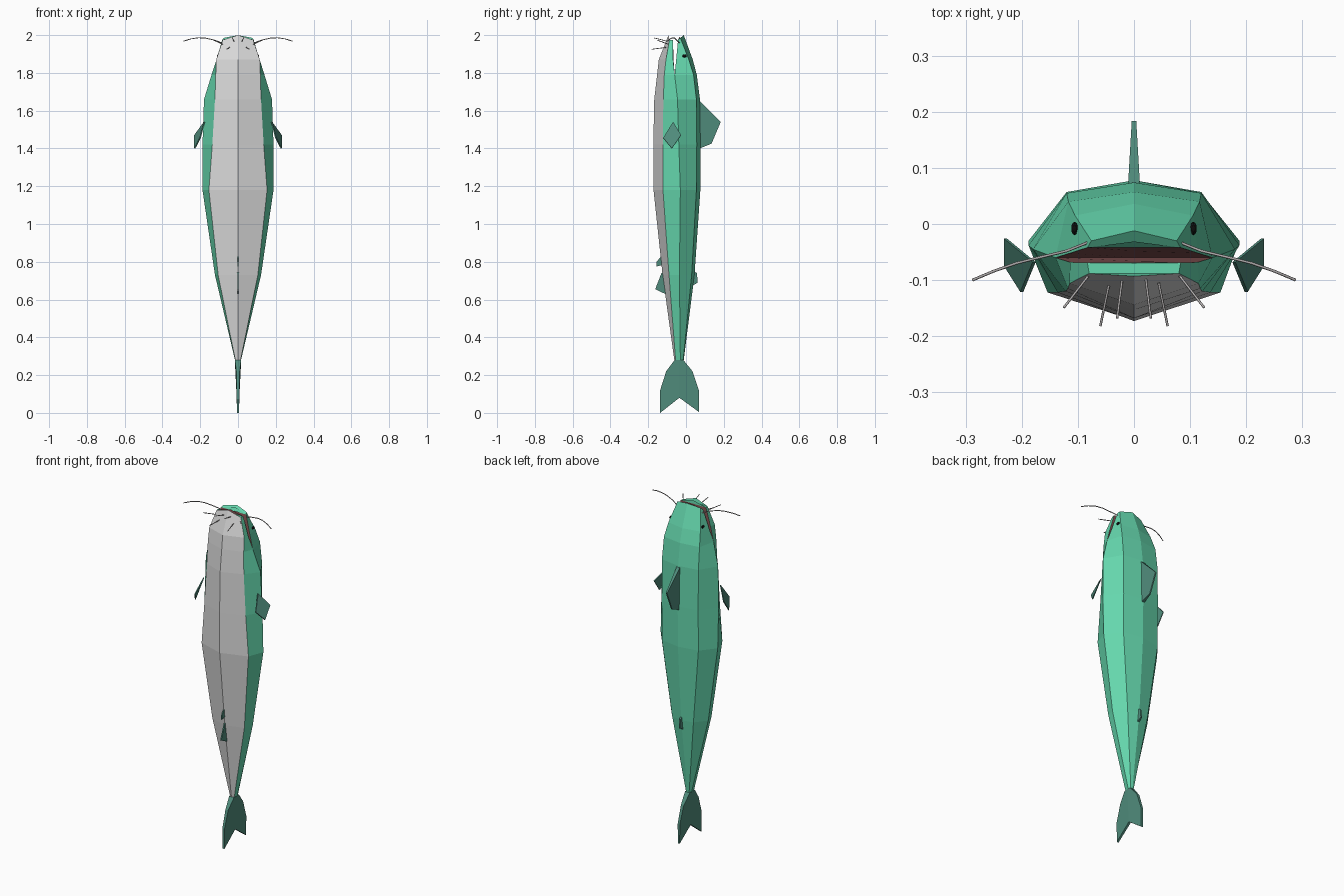
import bpy, bmesh
from mathutils import Vector

old = bpy.data.objects.get("Cube")
if old:
    bpy.data.objects.remove(old, do_unlink=True)


def material(name, rgb):
    m = bpy.data.materials.new(name)
    m.use_nodes = True
    m.diffuse_color = (*rgb, 1)
    bsdf = m.node_tree.nodes["Principled BSDF"]
    bsdf.inputs["Base Color"].default_value = (*rgb, 1)
    bsdf.inputs["Roughness"].default_value = 0.8
    return m


GREEN = material("sea green skin", (0.13, 0.68, 0.42))
BELLY = material("pale grey belly", (0.70, 0.70, 0.70))
FIN = material("dark green fin", (0.08, 0.26, 0.20))
MOUTH = material("dull red mouth", (0.24, 0.09, 0.09))
WHISKER = material("grey whisker", (0.45, 0.43, 0.43))
BLACK = material("black eye", (0.004, 0.004, 0.004))


def finish(name, bm, mats):
    bmesh.ops.recalc_face_normals(bm, faces=bm.faces[:])
    me = bpy.data.meshes.new(name)
    bm.to_mesh(me)
    bm.free()
    for m in mats:
        me.materials.append(m)
    ob = bpy.data.objects.new(name, me)
    bpy.context.collection.objects.link(ob)
    return ob


def loft(name, rings, mats, seg_mats, cap_first=False, cap_last=False):
    """Skin half cross-sections (centre to centre), mirrored across x = 0."""
    bm = bmesh.new()
    loops = []
    for half in rings:
        full = half + [(-x, y, z) for x, y, z in half[-2:0:-1]]
        loops.append([bm.verts.new(p) for p in full])
    n = len(loops[0])
    segs = seg_mats + seg_mats[::-1]
    for a, b in zip(loops, loops[1:]):
        for i in range(n):
            j = (i + 1) % n
            f = bm.faces.new((a[i], a[j], b[j], b[i]))
            f.material_index = segs[i]
    if cap_first:
        bm.faces.new(loops[0])
    if cap_last:
        # cap in mirrored strips so the lip keeps its shape
        a, h = loops[-1], n // 2
        for i in range(h):
            quad = [a[i], a[i + 1], a[(n - i - 1) % n], a[(n - i) % n]]
            bm.faces.new(list(dict.fromkeys(quad)))
    return finish(name, bm, mats)


# Trunk: z, back centre y, back edge xy, flank xy, belly edge xy, belly centre y
trunk = [
    (0.28, -0.012, (0.010, -0.015), (0.016, -0.030), (0.014, -0.055), -0.062),
    (0.73, 0.045, (0.070, 0.030), (0.122, -0.035), (0.105, -0.090), -0.124),
    (1.18, 0.076, (0.120, 0.055), (0.188, -0.030), (0.154, -0.122), -0.172),
    (1.42, 0.078, (0.120, 0.057), (0.188, -0.038), (0.136, -0.122), -0.173),
    (1.66, 0.074, (0.120, 0.055), (0.180, -0.045), (0.122, -0.120), -0.168),
    (1.79, 0.057, (0.117, 0.040), (0.140, -0.060), (0.118, -0.115), -0.153),
]
rings = [[(0, bc, z), (*be, z), (*fl, z), (*ve, z), (0, vc, z)]
         for z, bc, be, fl, ve, vc in trunk]
loft("body", rings, [GREEN, BELLY], [0, 0, 0, 1], cap_first=True)

# Upper jaw: back centre, back edge, mouth rim, palate centre
corner = (0.14, -0.06, 1.79)
palate_root = (0, -0.06, 1.79)
loft("upper_jaw", [
    [rings[-1][0], rings[-1][1], corner, palate_root],
    [(0, 0.036, 1.87), (0.105, 0.015, 1.87), (0.114, -0.052, 1.87), (0, -0.048, 1.87)],
    [(0, -0.012, 2.0), (0.076, -0.030, 1.985), (0.083, -0.042, 1.975), (0, -0.031, 1.995)],
], [GREEN, MOUTH], [0, 0, 1], cap_last=True)

# Lower jaw: mouth floor centre, mouth rim, belly edge, belly centre
loft("lower_jaw", [
    [palate_root, corner, rings[-1][3], rings[-1][4]],
    [(0, -0.066, 1.87), (0.114, -0.068, 1.87), (0.115, -0.106, 1.87), (0, -0.144, 1.87)],
    [(0, -0.070, 1.995), (0.083, -0.069, 1.975), (0.080, -0.088, 1.975), (0, -0.093, 2.0)],
], [GREEN, BELLY, MOUTH], [2, 0, 1], cap_last=True)


def plate(name, points, thick, offset=Vector((1, 0, 0))):
    """Thin solid from an outline, with a half thickness for each point."""
    bm = bmesh.new()
    sides = [[bm.verts.new(Vector(p) + offset * (s * t)) for p, t in zip(points, thick)]
             for s in (-1, 1)]
    n = len(points)
    for side in sides:
        bm.faces.new(side)
    for i in range(n):
        j = (i + 1) % n
        bm.faces.new((sides[0][i], sides[0][j], sides[1][j], sides[1][i]))
    return finish(name, bm, [FIN])


def fin(name, outline, thick):
    return plate(name, [(0, y, z) for y, z in outline], thick)


# Fins on the centre line (y, z)
fin("dorsal_fin", [(0.06, 1.665), (0.08, 1.645), (0.184, 1.54), (0.135, 1.425), (0.06, 1.395)],
    [0.010, 0.010, 0.004, 0.004, 0.010])
fin("adipose_fin", [(0.03, 0.76), (0.058, 0.74), (0.062, 0.69), (0.03, 0.67)],
    [0.006, 0.004, 0.004, 0.006])
fin("pelvic_fin", [(-0.10, 0.87), (-0.155, 0.80), (-0.155, 0.775), (-0.10, 0.79)],
    [0.004, 0.003, 0.003, 0.004])
fin("anal_fin", [(-0.10, 0.76), (-0.130, 0.74), (-0.163, 0.655), (-0.10, 0.625)],
    [0.004, 0.004, 0.003, 0.004])

# Forked tail in two lobes sharing the middle line
for name, lobe in (("tail_back_lobe", [(-0.014, 0.28), (0.035, 0.22), (0.068, 0.12), (0.068, 0.005)]),
                   ("tail_front_lobe", [(-0.060, 0.28), (-0.105, 0.22), (-0.137, 0.12), (-0.137, 0.0)])):
    fin(name, [(-0.037, 0.28)] + lobe + [(-0.035, 0.08)],
        [0.017, 0.016, 0.009, 0.007, 0.006, 0.007])


def whisker(name, points, radius):
    cu = bpy.data.curves.new(name, "CURVE")
    cu.dimensions = "3D"
    cu.bevel_depth = radius
    cu.bevel_resolution = 1
    cu.use_fill_caps = True
    sp = cu.splines.new("POLY")
    sp.points.add(len(points) - 1)
    for p, co in zip(sp.points, points):
        p.co = (*co, 1)
    cu.materials.append(WHISKER)
    bpy.context.collection.objects.link(bpy.data.objects.new(name, cu))


# Paired parts on both sides
for s, side in ((1, "left"), (-1, "right")):
    def m(points):
        return [(s * x, y, z) for x, y, z in points]

    plate("pectoral_fin_" + side,
          m([(0.178, -0.068, 1.54), (0.229, -0.026, 1.47), (0.229, -0.075, 1.40), (0.200, -0.121, 1.455)]),
          [0.003] * 4, Vector((s * 0.9, 0, 0.4)))

    whisker("long_whisker_" + side,
            m([(0.075, -0.030, 1.955), (0.12, -0.048, 1.972), (0.17, -0.060, 1.984),
               (0.21, -0.070, 1.986), (0.25, -0.084, 1.980), (0.288, -0.100, 1.968)]), 0.0025)
    whisker("inner_chin_whisker_" + side, m([(0.02, -0.09, 1.965), (0.03, -0.168, 1.985)]), 0.0022)
    whisker("middle_chin_whisker_" + side, m([(0.044, -0.105, 1.935), (0.060, -0.182, 1.925)]), 0.0022)
    whisker("outer_chin_whisker_" + side, m([(0.078, -0.088, 1.95), (0.125, -0.149, 1.972)]), 0.0022)

    # Eye: small flattened ball
    bm = bmesh.new()
    bmesh.ops.create_uvsphere(bm, u_segments=10, v_segments=6, radius=1)
    bmesh.ops.scale(bm, vec=(0.006, 0.012, 0.008), verts=bm.verts)
    bmesh.ops.translate(bm, vec=(s * 0.106, -0.008, 1.89), verts=bm.verts)
    finish("eye_" + side, bm, [BLACK])
